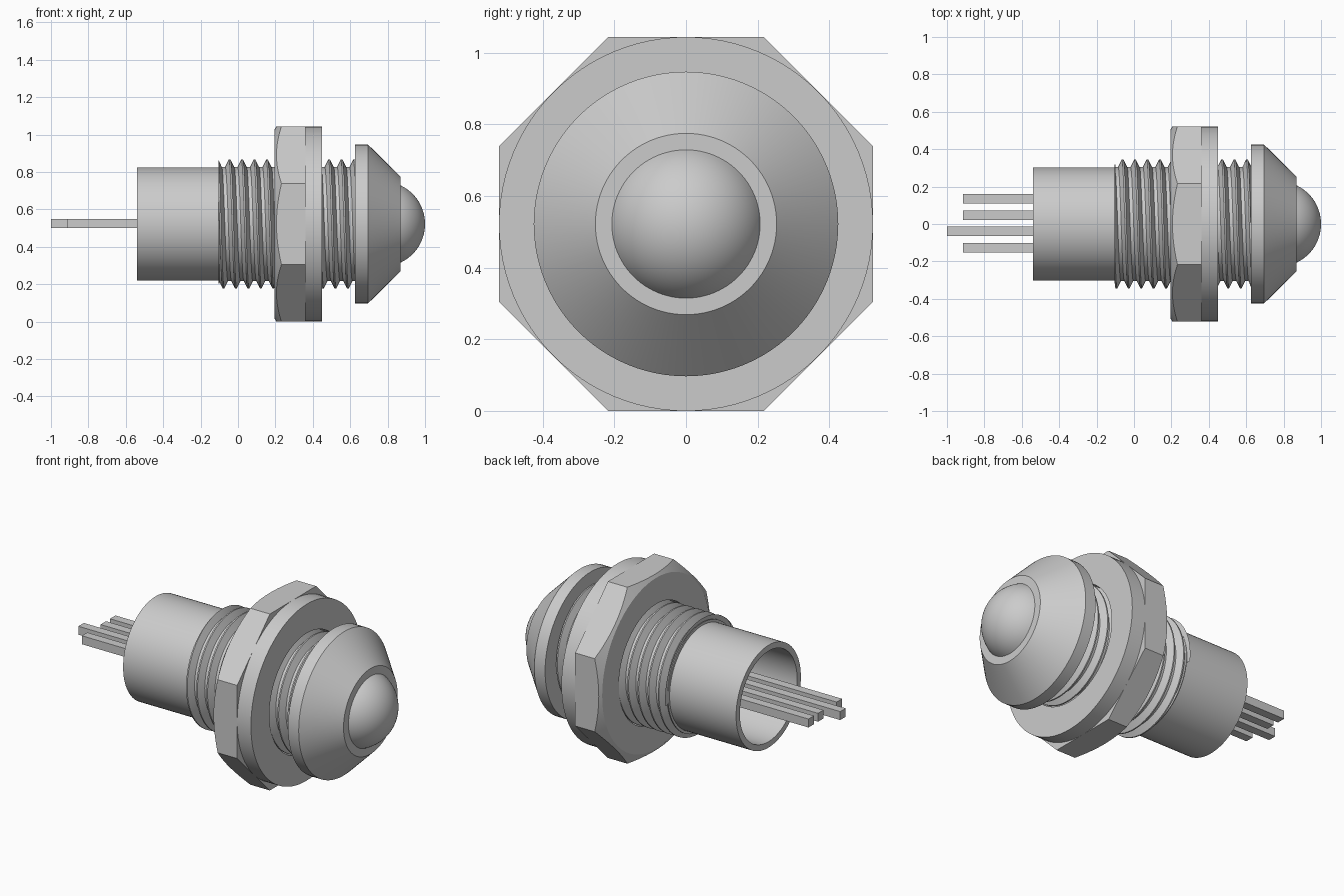
import bpy, bmesh, math
from mathutils import Matrix

if "Cube" in bpy.data.objects:
    bpy.data.objects.remove(bpy.data.objects["Cube"])

AXIS_Z = 0.522           # height of the long axis, which runs along x
TAU = 2 * math.pi

metal = bpy.data.materials.new("grey metal")
metal.diffuse_color = (0.6, 0.6, 0.6, 1)
metal.use_nodes = True
metal.node_tree.nodes["Principled BSDF"].inputs["Base Color"].default_value = metal.diffuse_color


def finish(bm, name, smooth=True):
    bmesh.ops.remove_doubles(bm, verts=bm.verts, dist=1e-5)
    bmesh.ops.recalc_face_normals(bm, faces=bm.faces)
    me = bpy.data.meshes.new(name)
    bm.to_mesh(me)
    bm.free()
    me.materials.append(metal)
    ob = bpy.data.objects.new(name, me)
    ob.location.z = AXIS_Z
    bpy.context.collection.objects.link(ob)
    bpy.ops.object.select_all(action='DESELECT')
    ob.select_set(True)
    bpy.context.view_layer.objects.active = ob
    if smooth:
        bpy.ops.object.shade_smooth_by_angle(angle=math.radians(25))
    return ob


def lathe(name, profile, closed=True, n=96):
    """Revolve (x, radius) points around the x axis."""
    bm = bmesh.new()
    rings = [[bm.verts.new((x, r * math.cos(TAU * i / n), r * math.sin(TAU * i / n)))
              for i in range(n)] for x, r in profile]
    pairs = list(zip(rings, rings[1:])) + ([(rings[-1], rings[0])] if closed else [])
    for a, b in pairs:
        for i in range(n):
            j = (i + 1) % n
            bm.faces.new((a[i], a[j], b[j], b[i]))
    return finish(bm, name)


# Hollow rear sleeve with a closed floor
lathe("rear_sleeve", [(-0.09, 0), (-0.09, 0.268), (-0.54, 0.268), (-0.54, 0.303),
                      (-0.10, 0.303), (-0.07, 0.303), (-0.07, 0)], closed=False)

# Helical thread, clipped flat at both ends
x0, x1, pitch, n = -0.105, 0.628, 0.0665, 96
section = [(0.0, 0.345), (0.12, 0.345), (0.42, 0.305), (0.70, 0.305)]
bm = bmesh.new()
rows = []
for k in range(-2, 13):
    for s, r in section:
        row = []
        for i in range(n + 1):
            a = TAU * i / n
            x = x0 - 0.01 + pitch * (k + s + i / n - 0.25)
            row.append(bm.verts.new((min(max(x, x0), x1), r * math.cos(a), r * math.sin(a))))
        rows.append(row)
for a, b in zip(rows, rows[1:]):
    for i in range(n):
        quad = (a[i], a[i + 1], b[i + 1], b[i])
        if max(v.co.x for v in quad) - min(v.co.x for v in quad) > 1e-6:
            bm.faces.new(quad)
bmesh.ops.delete(bm, geom=[v for v in bm.verts if not v.link_faces], context='VERTS')
finish(bm, "thread")

# Flat rings closing the thread ends
lathe("thread_end_ring", [(-0.105, 0.30), (-0.105, 0.318), (-0.10, 0.318), (-0.10, 0.30)])

# Octagonal nut: prism trimmed by a chamfered, bored ring
bm = bmesh.new()
bmesh.ops.create_cone(bm, cap_ends=True, segments=8, radius1=0.522 / math.cos(math.pi / 8),
                      radius2=0.522 / math.cos(math.pi / 8), depth=0.21)
bmesh.ops.rotate(bm, verts=bm.verts, matrix=Matrix.Rotation(math.pi / 8, 3, 'Z'))
bmesh.ops.rotate(bm, verts=bm.verts, matrix=Matrix.Rotation(math.pi / 2, 3, 'Y'))
bmesh.ops.translate(bm, verts=bm.verts, vec=(0.255, 0, 0))
nut = finish(bm, "octagonal_nut", smooth=False)
cutter = lathe("nut_chamfer_cutter", [(0.195, 0.35), (0.195, 0.505), (0.245, 0.585),
                                      (0.40, 0.585), (0.40, 0.35)])
cutter.hide_render = True
mod = nut.modifiers.new("chamfer", 'BOOLEAN')
mod.operation, mod.object, mod.solver = 'INTERSECT', cutter, 'EXACT'
bpy.ops.object.select_all(action='DESELECT')
nut.select_set(True)
bpy.context.view_layer.objects.active = nut
bpy.ops.object.modifier_apply(modifier=mod.name)
bpy.ops.object.shade_smooth_by_angle(angle=math.radians(20))
bpy.data.objects.remove(cutter)

# Round washer in front of the nut
lathe("washer", [(0.36, 0.35), (0.36, 0.522), (0.45, 0.522), (0.45, 0.35)])

# Conical bezel
lathe("bezel", [(0.625, 0), (0.625, 0.425), (0.695, 0.425), (0.868, 0.253), (0.868, 0)],
      closed=False)

# Domed lens: spherical cap
base, h = 0.207, 0.132
R = (base ** 2 + h ** 2) / (2 * h)
half = math.asin(base / R)
lathe("lens", [(1 - R + R * math.cos(half * (1 - i / 16)), R * math.sin(half * (1 - i / 16)))
               for i in range(17)], closed=False)

# Four square contact pins, one longer
for y, tip in ((0.136, -0.915), (0.047, -0.915), (-0.039, -1.0), (-0.127, -0.915)):
    bm = bmesh.new()
    bmesh.ops.create_cube(bm, size=1)
    bmesh.ops.scale(bm, verts=bm.verts, vec=(-0.08 - tip, 0.051, 0.05))
    bmesh.ops.translate(bm, verts=bm.verts, vec=((tip - 0.08) / 2, y, 0.003))
    finish(bm, "contact_pin", smooth=False)
